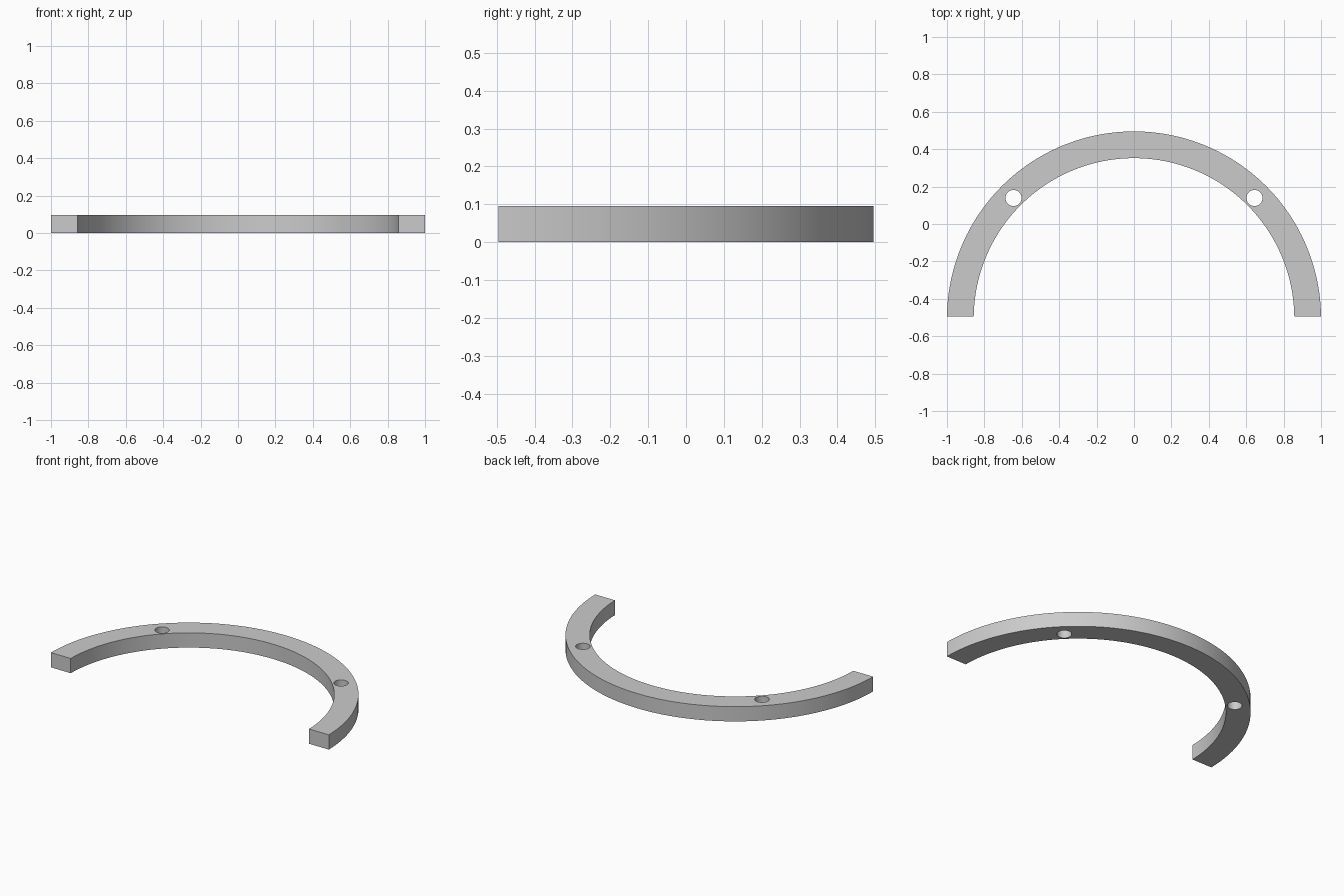
import bpy
import bmesh
from math import asin, cos, sin, pi

if "Cube" in bpy.data.objects:
    bpy.data.objects.remove(bpy.data.objects["Cube"], do_unlink=True)

OUTER, INNER, HEIGHT = 1.0, 0.857, 0.096
CENTRE_Y = -0.505      # centre of the arc
END_Y = 0.01           # straight ends, measured from the centre
HOLE_R, HOLE_RING = 0.043, 0.911
STEPS = 96

grey = bpy.data.materials.new("plain grey")
grey.use_nodes = True
colour = (0.6, 0.6, 0.6, 1)
grey.diffuse_color = colour
grey.node_tree.nodes["Principled BSDF"].inputs["Base Color"].default_value = colour


def arc(radius):
    """Points from the left end to the right end, trimmed at END_Y."""
    start = asin(END_Y / radius)
    angles = [start + (pi - 2 * start) * i / STEPS for i in range(STEPS + 1)]
    return [(radius * cos(a), CENTRE_Y + radius * sin(a), 0) for a in angles]


# Half ring: a strip of quads between two arcs, extruded upwards
bm = bmesh.new()
outer = [bm.verts.new(p) for p in arc(OUTER)]
inner = [bm.verts.new(p) for p in arc(INNER)]
for i in range(STEPS):
    bm.faces.new((outer[i], outer[i + 1], inner[i + 1], inner[i]))
top = bmesh.ops.extrude_face_region(bm, geom=bm.faces[:])["geom"]
bmesh.ops.translate(bm, vec=(0, 0, HEIGHT),
                    verts=[v for v in top if isinstance(v, bmesh.types.BMVert)])
bmesh.ops.recalc_face_normals(bm, faces=bm.faces[:])
mesh = bpy.data.meshes.new("half_ring")
bm.to_mesh(mesh)
bm.free()
mesh.materials.append(grey)
ring = bpy.data.objects.new("half_ring", mesh)
bpy.context.collection.objects.link(ring)

# Two through holes on the diagonals
for side in (-1, 1):
    offset = HOLE_RING * cos(pi / 4)
    bpy.ops.mesh.primitive_cylinder_add(
        vertices=48, radius=HOLE_R, depth=HEIGHT * 3,
        location=(side * offset, CENTRE_Y + offset, HEIGHT / 2))
    cutter = bpy.context.object
    cutter.name = "hole_cutter"
    cutter.hide_render = True
    cutter.data.materials.append(grey)
    cut = ring.modifiers.new("hole", "BOOLEAN")
    cut.operation = "DIFFERENCE"
    cut.solver = "EXACT"
    cut.object = cutter
    bpy.ops.object.select_all(action="DESELECT")
    ring.select_set(True)
    bpy.context.view_layer.objects.active = ring
    bpy.ops.object.modifier_apply(modifier=cut.name)
    bpy.data.objects.remove(cutter, do_unlink=True)

# Smooth walls with crisp rims
bpy.ops.object.shade_smooth_by_angle(angle=pi / 6)
